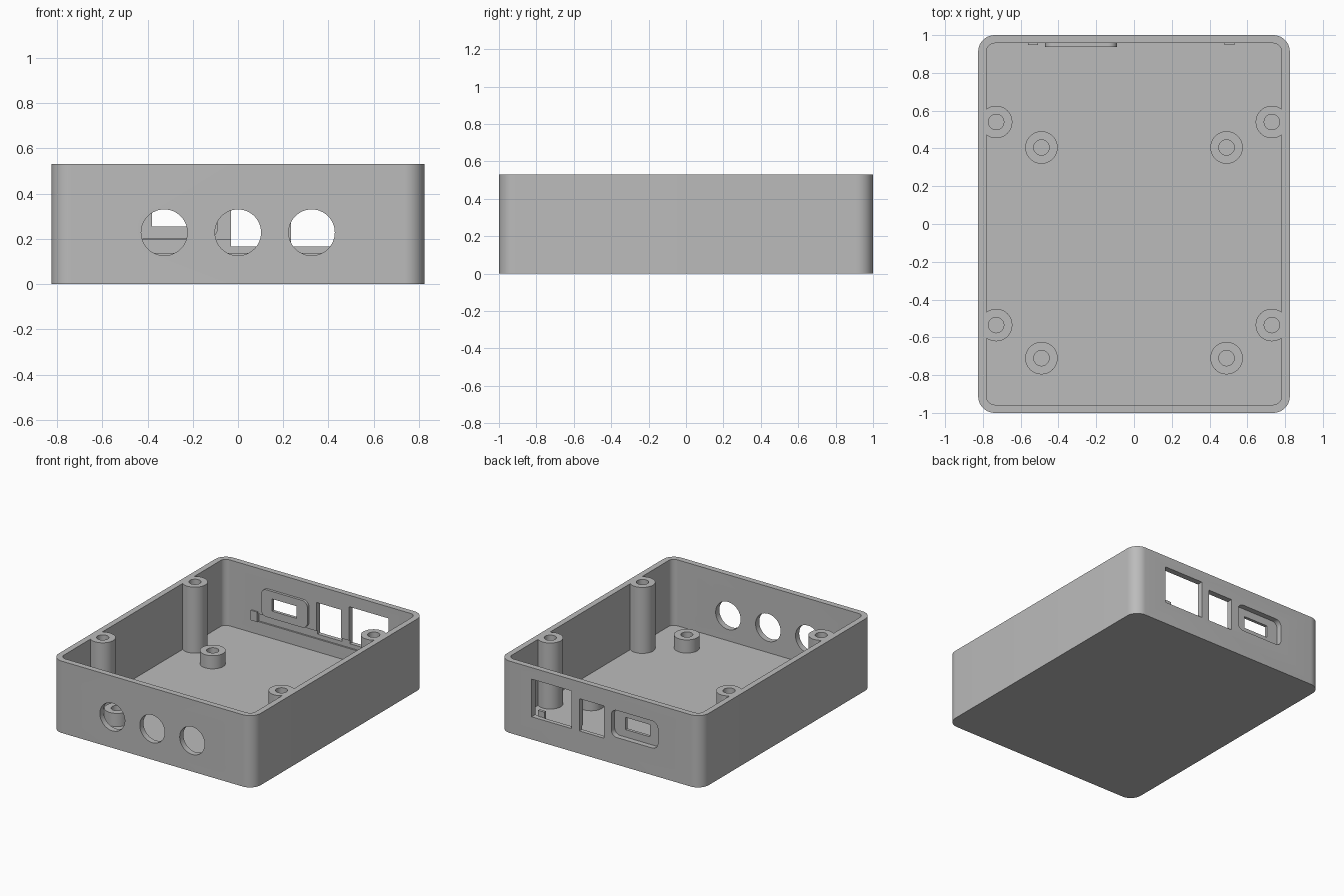
import bpy
import bmesh
from math import cos, sin, pi, radians
from mathutils import Matrix

if "Cube" in bpy.data.objects:
    bpy.data.objects.remove(bpy.data.objects["Cube"], do_unlink=True)

HEIGHT, WALL, FLOOR = 0.53, 0.043, 0.043
HALF_X, HALF_Y = 0.825, 1.0
INNER_Y = HALF_Y - WALL
BOARD_Z = 0.14

grey = bpy.data.materials.new("case grey")
grey.use_nodes = True
grey.diffuse_color = (0.5, 0.5, 0.5, 1)
grey.node_tree.nodes["Principled BSDF"].inputs["Base Color"].default_value = (0.5, 0.5, 0.5, 1)


def finish(name, bm):
    bmesh.ops.recalc_face_normals(bm, faces=bm.faces)
    mesh = bpy.data.meshes.new(name)
    bm.to_mesh(mesh)
    bm.free()
    mesh.materials.append(grey)
    ob = bpy.data.objects.new(name, mesh)
    bpy.context.collection.objects.link(ob)
    return ob


def rounded_outline(hx, hy, r, steps=10):
    points = []
    for k, (sx, sy) in enumerate(((1, 1), (-1, 1), (-1, -1), (1, -1))):
        for i in range(steps + 1):
            a = (k + i / steps) * pi / 2
            points.append((sx * (hx - r) + r * cos(a), sy * (hy - r) + r * sin(a)))
    return points


def prism(name, outline, low, high, matrix=Matrix()):
    """Extrude a flat outline from low to high along its own z."""
    bm = bmesh.new()
    face = bm.faces.new([bm.verts.new((x, y, low)) for x, y in outline])
    extruded = bmesh.ops.extrude_face_region(bm, geom=[face])["geom"]
    moved = [g for g in extruded if isinstance(g, bmesh.types.BMVert)]
    bmesh.ops.translate(bm, verts=moved, vec=(0, 0, high - low))
    bmesh.ops.transform(bm, matrix=matrix, verts=bm.verts)
    return finish(name, bm)


def box(name, x0, x1, y0, y1, z0, z1):
    return prism(name, [(x0, y0), (x1, y0), (x1, y1), (x0, y1)], z0, z1)


def wall_prism(name, x, z, outline, y0, y1):
    """A prism that runs through a wall along y."""
    matrix = Matrix.Translation((x, 0, z)) @ Matrix.Rotation(radians(90), 4, "X")
    return prism(name, outline, -y1, -y0, matrix)


def circle(r, count=48):
    return [(r * cos(2 * pi * i / count), r * sin(2 * pi * i / count)) for i in range(count)]


def combine(target, other, operation):
    mod = target.modifiers.new(operation.lower(), "BOOLEAN")
    mod.operation, mod.solver, mod.object = operation, "EXACT", other
    bpy.context.view_layer.objects.active = target
    bpy.ops.object.modifier_apply(modifier=mod.name)
    bpy.data.objects.remove(other, do_unlink=True)


def smooth(ob):
    bpy.ops.object.select_all(action="DESELECT")
    ob.select_set(True)
    bpy.context.view_layer.objects.active = ob
    bpy.ops.object.shade_smooth_by_angle(angle=radians(30))


# Open tray with rounded corners
case = prism("case", rounded_outline(HALF_X, HALF_Y, 0.088), 0, HEIGHT)
combine(case, prism("cavity", rounded_outline(HALF_X - WALL, INNER_Y, 0.045), FLOOR, HEIGHT + 0.1),
        "DIFFERENCE")

# Raised pad behind the rounded port on the back wall
port_x, port_z = -0.28, 0.30
pad = rounded_outline(0.19, 0.1, 0.045)
combine(case, wall_prism("port_pad", port_x, port_z, pad, 0.938, 0.98), "UNION")

# Three round holes in the front wall
for x in (-0.326, 0, 0.326):
    combine(case, wall_prism("front_hole", x, 0.228, circle(0.102), -1.1, -0.9), "DIFFERENCE")

# Two square windows, the port recess and its opening in the back wall
cutters = [
    box("large_window", 0.235, 0.56, 0.9, 1.1, 0.167, 0.445),
    box("small_window", -0.03, 0.17, 0.9, 1.1, 0.167, 0.405),
    wall_prism("port_recess", port_x, port_z, pad, 0.96, 1.1),
    box("port_opening", -0.38, -0.18, 0.9, 1.1, 0.255, 0.345),
    # Groove that takes the edge of the circuit board
    box("board_groove", -0.505, 0.48, 0.9, INNER_Y + 0.012, 0.137, 0.195),
]
for cutter in cutters:
    combine(case, cutter, "DIFFERENCE")
smooth(case)

# Small stops at both ends of the groove
for side, x in (("right", -0.56), ("left", 0.48)):
    box("groove_stop_" + side, x, x + 0.052, INNER_Y - 0.01, INNER_Y + 0.01, 0.137, 0.21)


# Hollow screw posts: tall ones against the side walls, short ones for the board
def screw_post(name, x, y, top):
    post = prism(name, circle(0.086), FLOOR - 0.02, top, Matrix.Translation((x, y, 0)))
    bore = prism("bore", circle(0.041, 32), FLOOR, top + 0.1, Matrix.Translation((x, y, 0)))
    combine(post, bore, "DIFFERENCE")
    smooth(post)


for side, s in (("right", -1), ("left", 1)):
    for end, tall_y, short_y in (("back", 0.54, 0.405), ("front", -0.535, -0.71)):
        screw_post(f"lid_post_{end}_{side}", s * 0.73, tall_y, HEIGHT)
        screw_post(f"board_post_{end}_{side}", s * 0.49, short_y, BOARD_Z)
